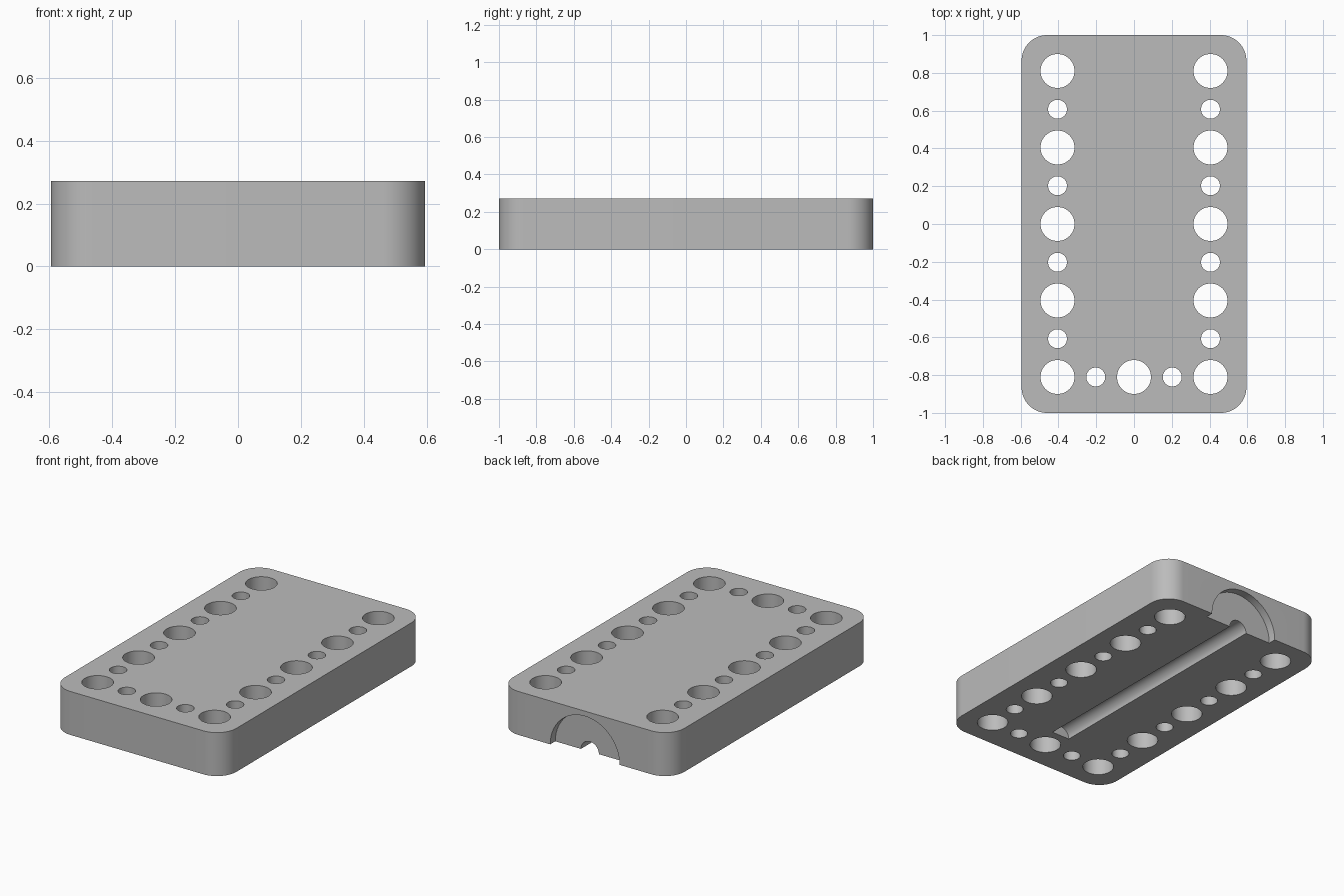
import bpy, bmesh, math
from mathutils import Matrix, Vector

if "Cube" in bpy.data.objects:
    bpy.data.objects.remove(bpy.data.objects["Cube"])

WIDTH, LENGTH, HEIGHT, CORNER = 1.19, 2.0, 0.272, 0.135
BIG, SMALL, COLUMN, PITCH = 0.09, 0.05, 0.405, 0.2025

grey = bpy.data.materials.new("plain grey")
grey.use_nodes = True
colour = (0.5, 0.5, 0.5, 1)
grey.diffuse_color = colour
grey.node_tree.nodes["Principled BSDF"].inputs["Base Color"].default_value = colour


def finish(name, bm):
    bmesh.ops.recalc_face_normals(bm, faces=bm.faces)
    mesh = bpy.data.meshes.new(name)
    bm.to_mesh(mesh)
    bm.free()
    mesh.materials.append(grey)
    obj = bpy.data.objects.new(name, mesh)
    bpy.context.collection.objects.link(obj)
    return obj


def add_cylinder(bm, radius, start, end, segments=64):
    start, end = Vector(start), Vector(end)
    axis = end - start
    turn = axis.to_track_quat("Z", "Y").to_matrix().to_4x4()
    bmesh.ops.create_cone(bm, cap_ends=True, segments=segments,
                          radius1=radius, radius2=radius, depth=axis.length,
                          matrix=Matrix.Translation((start + end) / 2) @ turn)


# Rounded rectangular block
bm = bmesh.new()
outline = []
for quarter, (sx, sy) in enumerate([(1, 1), (-1, 1), (-1, -1), (1, -1)]):
    for step in range(17):
        a = math.pi / 2 * (quarter + step / 16)
        outline.append(bm.verts.new((sx * (WIDTH / 2 - CORNER) + CORNER * math.cos(a),
                                     sy * (LENGTH / 2 - CORNER) + CORNER * math.sin(a), 0)))
base = bm.faces.new(outline)
raised = bmesh.ops.extrude_face_region(bm, geom=[base], use_keep_orig=True)["geom"]
bmesh.ops.translate(bm, vec=(0, 0, HEIGHT),
                    verts=[g for g in raised if isinstance(g, bmesh.types.BMVert)])
block = finish("mould_block", bm)

# Alternating large and small through holes, down both sides and along the front
bm = bmesh.new()
places = [(side * COLUMN, k * PITCH, k) for side in (-1, 1) for k in range(-4, 5)]
places += [(k * PITCH, -4 * PITCH, k) for k in (-1, 0, 1)]
for x, y, k in places:
    add_cylinder(bm, SMALL if k % 2 else BIG, (x, y, -0.1), (x, y, HEIGHT + 0.1), 48)
holes = finish("hole_cutter", bm)

# Half-round channel under the block
bm = bmesh.new()
add_cylinder(bm, 0.062, (0, -0.67, 0), (0, 1.1, 0))
channel = finish("channel_cutter", bm)

# Shallow half-round recess in the back wall
bm = bmesh.new()
add_cylinder(bm, 0.24, (0, 0.95, 0), (0, 1.1, 0), 96)
recess = finish("recess_cutter", bm)

# Cut, then remove the cutters
bpy.ops.object.select_all(action="DESELECT")
bpy.context.view_layer.objects.active = block
block.select_set(True)
for cutter in (holes, channel, recess):
    cut = block.modifiers.new(cutter.name, "BOOLEAN")
    cut.operation, cut.solver, cut.object = "DIFFERENCE", "EXACT", cutter
    cutter.hide_render = True
    bpy.ops.object.modifier_apply(modifier=cut.name)
    bpy.data.objects.remove(cutter)

bpy.ops.object.shade_smooth_by_angle(angle=math.radians(30))
